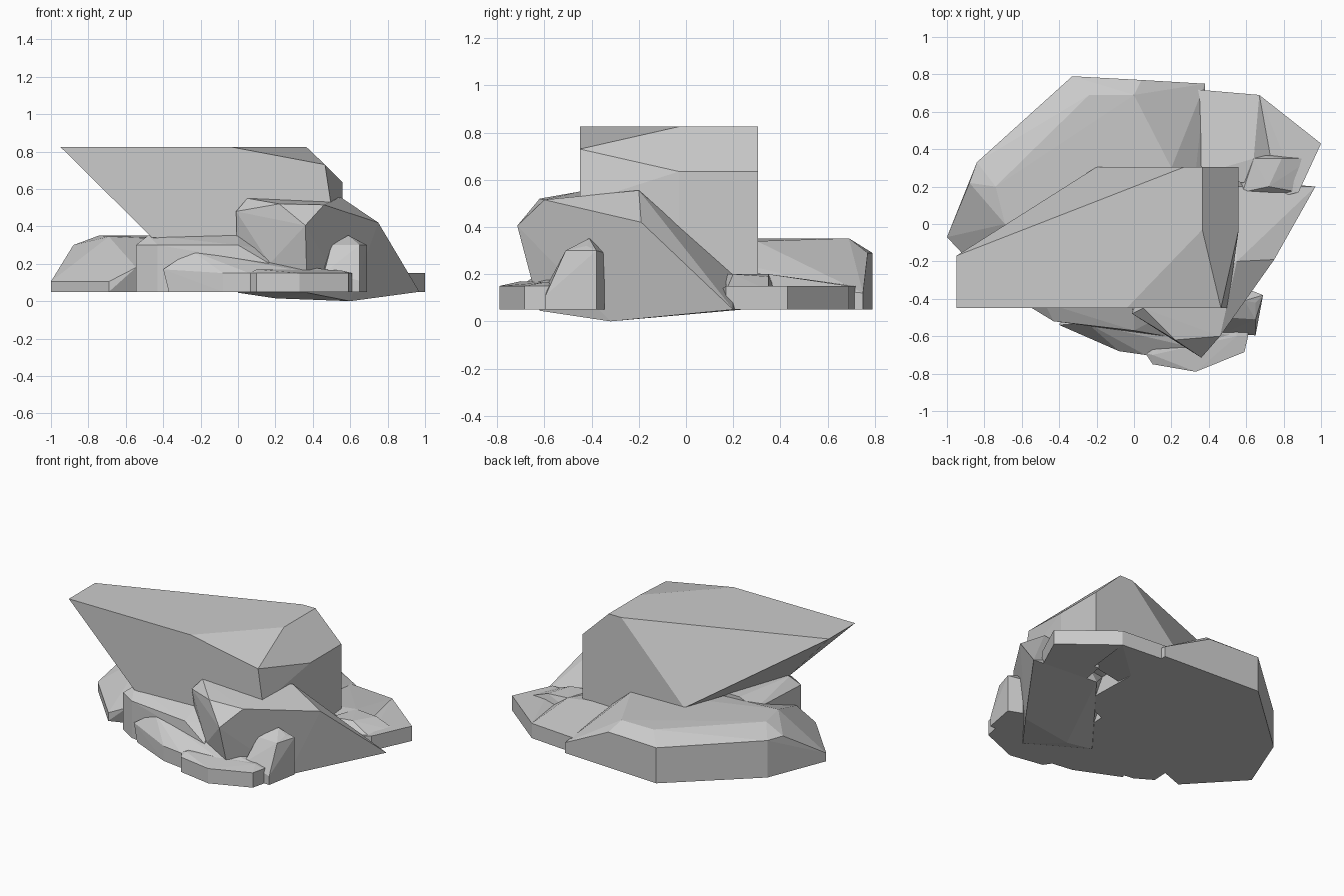
import bpy, bmesh


def rock(name, *points, outline=None, low=0.05, high=None):
    """Flat-faced boulder: hull of loose points plus an optional upright rim."""
    pts = list(points)
    for p in outline or []:
        pts += [(p[0], p[1], low), (p[0], p[1], p[2] if len(p) > 2 else high)]
    bm = bmesh.new()
    for p in pts:
        bm.verts.new(p)
    res = bmesh.ops.convex_hull(bm, input=bm.verts[:])
    junk = {g for g in res["geom_interior"] + res["geom_unused"]
            if isinstance(g, bmesh.types.BMVert)}
    bmesh.ops.delete(bm, geom=list(junk), context='VERTS')
    bmesh.ops.dissolve_limit(bm, angle_limit=0.02, verts=bm.verts[:], edges=bm.edges[:])
    bmesh.ops.recalc_face_normals(bm, faces=bm.faces[:])
    me = bpy.data.meshes.new(name)
    bm.to_mesh(me)
    bm.free()
    ob = bpy.data.objects.new(name, me)
    bpy.context.collection.objects.link(ob)
    return ob


# overhanging top slab
rock("top_slab",
     (-.95, -.45, .825), (-.04, -.45, .825), (.365, -.03, .825), (.365, .305, .825),
     (.27, .305, .825), (-.95, -.17, .825), (.465, -.45, .73), (.56, .305, .635),
     (.56, -.03, .635), (.5, -.45, .5), (-.46, -.45, .34), (-.2, .305, .34),
     (.56, .305, .12), (.56, -.03, .12), (.5, -.45, .3))

# broad bed rock on the left and back
rock("back_left_rock",
     (-.88, .22, .3), (-.74, .2, .352), (-.69, 0, .345), (-.24, .69, .352),
     (0, .69, .352), (.2, .3, .34), (-.545, -.4, .18), (.3, 0, .3),
     outline=[(-1, -.07, .105), (-.84, .33, .3), (-.33, .79, .29), (.04, .77, .29),
              (.38, .75, .12), (.4, 0, .2), (-.69, -.4, .105)])

# stepped ledges along the front
rock("front_ledge_upper",
     (-.48, -.42, .352), (0, -.45, .352), (-.4, 0, .352), (0, 0, .352), (.13, -.5, .28),
     outline=[(-.545, -.45, .3), (-.43, -.52, .3), (0, -.57, .3), (.17, -.6, .2),
              (.2, 0, .2), (-.52, 0, .3)])
rock("front_ledge_middle",
     (-.25, -.53, .27), (-.03, -.57, .23), (.3, -.58, .18), (-.4, -.54, .17),
     outline=[(-.37, -.55), (-.3, -.58), (-.08, -.68), (.06, -.7), (.4, -.68),
              (.61, -.6), (.6, -.4), (-.3, -.3)], high=.15)
rock("front_ledge_lower", (.1, -.7, .17), (.55, -.6, .165),
     outline=[(.06, -.69), (.1, -.75), (.33, -.79), (.59, -.685), (.61, -.6),
              (.5, -.4), (.1, -.5)], high=.15)

# large leaning wedge on the right
rock("right_wedge",
     (.36, -.715, .405), (.22, -.62, .52), (.46, -.6, .515), (.05, -.45, .55),
     (-.01, -.48, .48), (.55, -.2, .555), (.75, -.19, .42), (.97, .2, .05),
     (.6, -.32, 0), (.2, -.4, .015), (0, -.4, .045), (.37, -.62, .045),
     (.17, -.58, .2), (.5, .24, .05), (.55, .2, .2), (.15, 0, .4))

# small pointed stone at the front right
rock("front_right_stone",
     (.59, -.41, .352), (.5, -.5, .3), (.65, -.42, .32), (.65, -.51, .3),
     outline=[(.69, -.38, .3), (.65, -.595, .11), (.46, -.59, .15), (.45, -.4, .2),
              (.6, -.345, .29)])

# low rocks at the back right, with a dip between them
rock("back_right_rock", (.3, .25, .205), (.64, .35, .2), (.8, .36, .09), (.6, .22, .19),
     outline=[(.24, .3), (.32, .72), (.67, .69)], high=.15)
rock("back_right_edge", (.8, .36, .1),
     outline=[(.67, .69), (1, .43), (.88, .17), (.6, .1, .1)], high=.15)
rock("back_right_bump", (.64, .35, .2), (.79, .35, .19), (.58, .17, .2), (.72, .2, .2),
     outline=[(.56, .15), (.88, .17), (.95, .35), (.6, .38)], high=.13)
